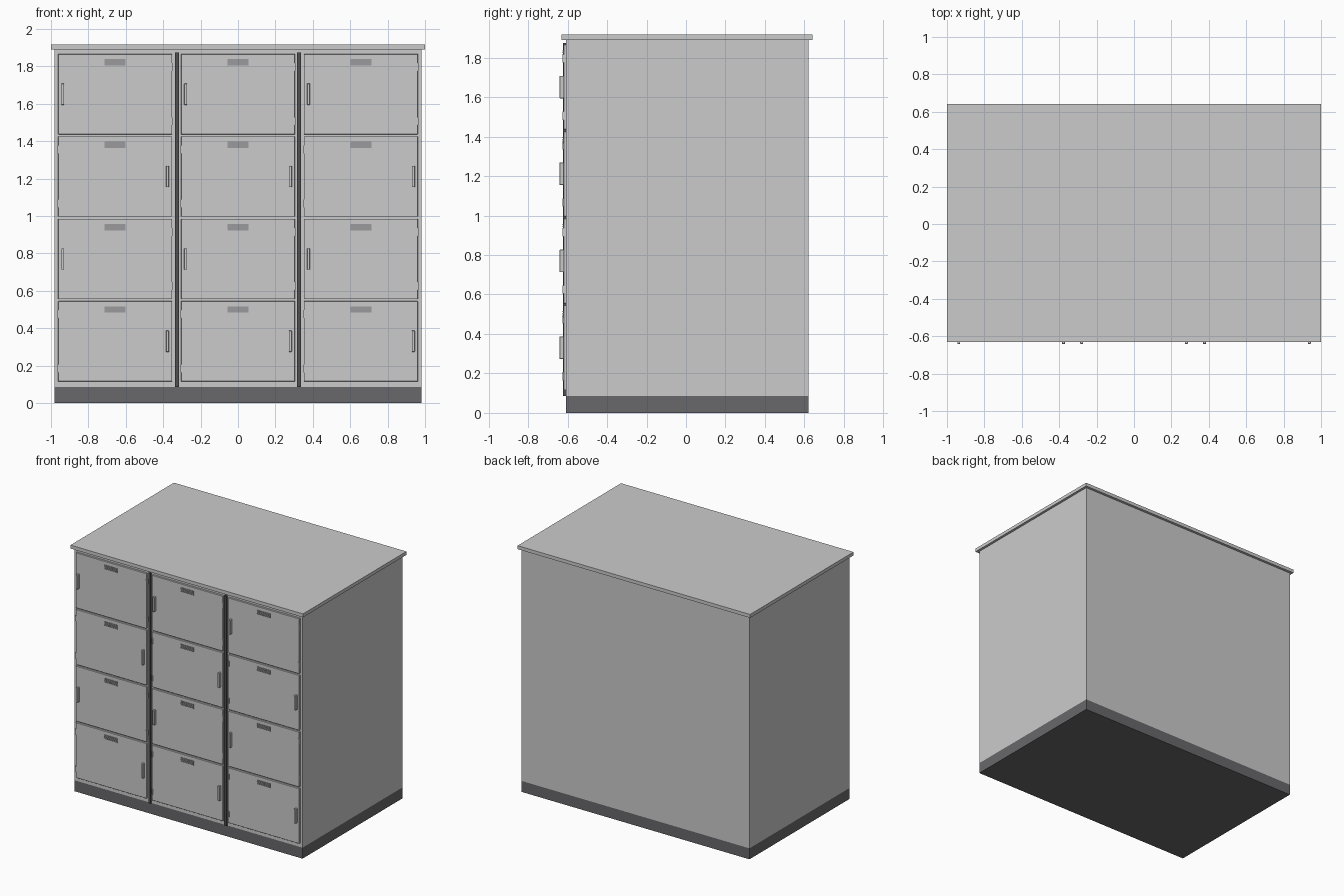
import bpy
import bmesh
from mathutils import Vector

if "Cube" in bpy.data.objects:
    bpy.data.objects.remove(bpy.data.objects["Cube"])


def material(name, rgb):
    m = bpy.data.materials.new(name)
    m.diffuse_color = (*rgb, 1)
    m.use_nodes = True
    m.node_tree.nodes["Principled BSDF"].inputs["Base Color"].default_value = m.diffuse_color
    return m


DARK = material("dark_grey", (0.14, 0.14, 0.15))
BLACK = material("seam_grey", (0.08, 0.08, 0.085))
MID = material("vent_grey", (0.33, 0.33, 0.34))


def box(name, x, y, z, mat=None, bevel=0):
    """Box from (min, max) ranges on each axis."""
    bm = bmesh.new()
    bmesh.ops.create_cube(bm, size=1)
    lo = Vector((x[0], y[0], z[0]))
    hi = Vector((x[1], y[1], z[1]))
    for v in bm.verts:
        v.co = Vector(lo[i] + (v.co[i] + 0.5) * (hi[i] - lo[i]) for i in range(3))
    me = bpy.data.meshes.new(name)
    bm.to_mesh(me)
    bm.free()
    ob = bpy.data.objects.new(name, me)
    bpy.context.collection.objects.link(ob)
    if mat:
        me.materials.append(mat)
    if bevel:
        b = ob.modifiers.new("bevel", 'BEVEL')
        b.width = bevel
        b.segments = 1
    return ob


FRONT, BACK, DOOR = -0.608, 0.621, -0.621
COLS = (-0.657, 0, 0.657)
ROWS = (1.651, 1.211, 0.77, 0.33)

# Cabinet shell: plinth, body, overhanging top
box("plinth", (-0.981, 0.981), (FRONT, BACK), (0, 0.085), DARK)
box("cabinet_body", (-0.981, 0.981), (FRONT, BACK), (0.085, 1.89))
box("top_slab", (-1, 1), (-0.63, 0.641), (1.89, 1.917))

# Dark strips between the columns
for s in (-1, 1):
    c = s * 0.3265
    box("column_divider", (c - 0.01, c + 0.01), (-0.622, FRONT + 0.002), (0.085, 1.875), BLACK)

# Doors with handle, vent and hinges; the handed side alternates per row
for cx in COLS:
    for r, cz in enumerate(ROWS):
        side = -1 if r % 2 == 0 else 1
        box("door", (cx - 0.305, cx + 0.305), (DOOR, FRONT + 0.002),
            (cz - 0.215, cz + 0.215), bevel=0.002)

        # Upright pull handle
        hx = cx + side * 0.28
        box("door_handle", (hx - 0.008, hx + 0.008), (-0.641, DOOR + 0.002),
            (cz - 0.057, cz + 0.057), bevel=0.002)

        # Slatted vent
        vz = cz + 0.17
        box("vent_plate", (cx - 0.056, cx + 0.056), (DOOR - 0.002, DOOR + 0.002),
            (vz - 0.017, vz + 0.017), MID)
        for k in range(4):
            z = vz - 0.0135 + k * 0.009
            box("vent_slat", (cx - 0.056, cx + 0.056), (DOOR - 0.005, DOOR),
                (z - 0.0025, z + 0.0025), MID)

        # Two hinges opposite the handle
        gx = cx - side * 0.302
        for s in (-1, 1):
            gz = cz + s * 0.145
            box("door_hinge", (gx - 0.005, gx + 0.005), (DOOR - 0.004, FRONT),
                (gz - 0.021, gz + 0.021))
